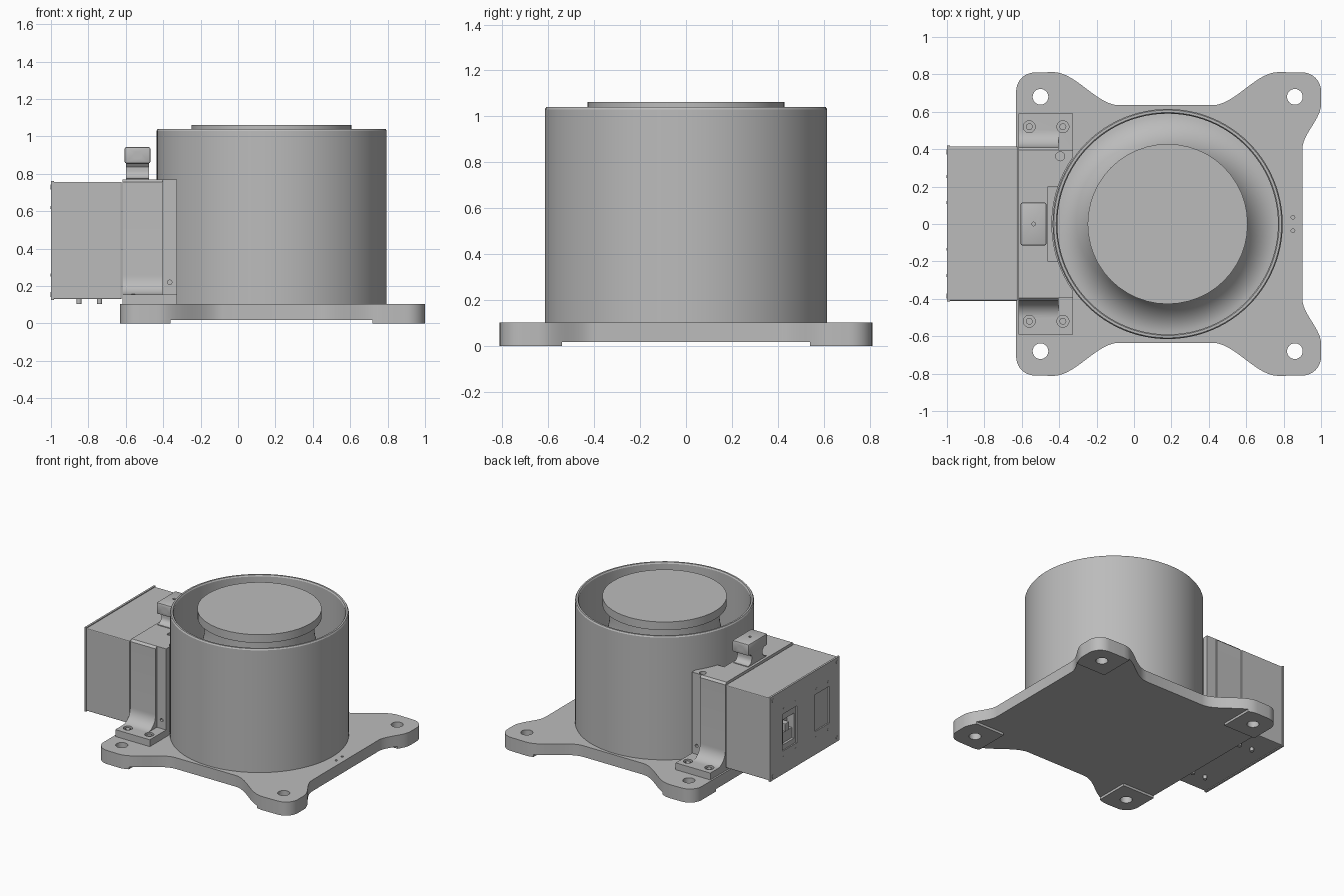
import bpy, bmesh, math
from mathutils import Vector

cube = bpy.data.objects.get("Cube")
if cube:
    bpy.data.objects.remove(cube, do_unlink=True)

grey = bpy.data.materials.new("machine grey")
grey.use_nodes = True
grey.diffuse_color = (0.5, 0.5, 0.5, 1)
grey.node_tree.nodes["Principled BSDF"].inputs["Base Color"].default_value = grey.diffuse_color


def make(name, bm):
    bmesh.ops.recalc_face_normals(bm, faces=bm.faces)
    mesh = bpy.data.meshes.new(name)
    bm.to_mesh(mesh)
    bm.free()
    mesh.materials.append(grey)
    ob = bpy.data.objects.new(name, mesh)
    bpy.context.collection.objects.link(ob)
    return ob


def activate(ob):
    bpy.ops.object.select_all(action="DESELECT")
    ob.select_set(True)
    bpy.context.view_layer.objects.active = ob


def smooth(ob):
    activate(ob)
    bpy.ops.object.shade_smooth_by_angle(angle=math.radians(30))


def box(name, x, y, z, bevel=0):
    bm = bmesh.new()
    bmesh.ops.create_cube(bm, size=1)
    for v in bm.verts:
        v.co = Vector([(a + b) / 2 + c * (b - a) for (a, b), c in zip((x, y, z), v.co)])
    if bevel:
        bmesh.ops.bevel(bm, geom=bm.edges[:], offset=bevel, segments=2, affect="EDGES", profile=0.5)
    return make(name, bm)


def rod(name, centre, radius, length, axis="Z", sides=24):
    bm = bmesh.new()
    bmesh.ops.create_cone(bm, cap_ends=True, segments=sides, radius1=radius, radius2=radius, depth=length)
    for v in bm.verts:
        p = v.co
        turned = {"X": (p.z, p.x, p.y), "Y": (p.x, p.z, p.y), "Z": p[:]}[axis]
        v.co = Vector(turned) + Vector(centre)
    return make(name, bm)


def extrude(name, points, depth):
    """Closed loop of 3D points pushed along a depth vector."""
    bm = bmesh.new()
    face = bm.faces.new([bm.verts.new(p) for p in points])
    out = bmesh.ops.extrude_face_region(bm, geom=[face])["geom"]
    bmesh.ops.translate(bm, vec=depth, verts=[g for g in out if isinstance(g, bmesh.types.BMVert)])
    return make(name, bm)


def lathe(name, profile, closed, steps=96):
    bm = bmesh.new()
    verts = [bm.verts.new((r, 0, z)) for r, z in profile]
    pairs = list(zip(verts, verts[1:] + verts[:1]))
    edges = [bm.edges.new(p) for p in (pairs if closed else pairs[:-1])]
    bmesh.ops.spin(bm, geom=verts + edges, cent=(0, 0, 0), axis=(0, 0, 1), angle=math.tau, steps=steps)
    bmesh.ops.remove_doubles(bm, verts=bm.verts, dist=0.0005)
    bmesh.ops.translate(bm, vec=(AXIS, 0, 0), verts=bm.verts)
    ob = make(name, bm)
    smooth(ob)
    return ob


def cut(ob, cutters):
    for c in cutters:
        c.hide_render = True
        mod = ob.modifiers.new("cut", "BOOLEAN")
        mod.operation, mod.solver, mod.object = "DIFFERENCE", "EXACT", c
        activate(ob)
        bpy.ops.object.modifier_apply(modifier=mod.name)
        bpy.data.objects.remove(c, do_unlink=True)


def arc(cx, cy, rx, ry, a, b, n=10):
    angles = [math.radians(a + (b - a) * i / n) for i in range(n + 1)]
    return [(cx + rx * math.cos(t), cy + ry * math.sin(t)) for t in angles]


def s_curve(p, q, along, n=14):
    """Smooth step from p to q, travelling along axis 0 (x) or 1 (y)."""
    pts = []
    for i in range(n + 1):
        t = i / n
        s = t * t * (3 - 2 * t)
        u, v = (t, s) if along == 0 else (s, t)
        pts.append((p[0] + (q[0] - p[0]) * u, p[1] + (q[1] - p[1]) * v))
    return pts


AXIS, DRUM = 0.18, 0.615
SIDES = (-1, 1)

# Base plate with four eared corners, raised belly and bolt holes
half = arc(-0.53, 0.71, 0.1, 0.1, 180, 90)
half += s_curve((-0.43, 0.812), (-0.08, 0.635), 0) + s_curve((0.42, 0.635), (0.77, 0.812), 0)
half += arc(0.9, 0.71, 0.1, 0.1, 90, 0) + s_curve((1.0, 0.64), (0.9, 0.4), 1)
outline = half + [(x, -y) for x, y in reversed(half)]
base = extrude("base_plate", [(x, y, 0) for x, y in outline], (0, 0, 0.103))
cut(base, [box("belly_a", (-0.36, 0.72), (-1, 1), (-0.1, 0.018)),
           box("belly_b", (-1, 1.2), (-0.54, 0.54), (-0.1, 0.018))])
cut(base, [rod("bolt_hole", (x, s * 0.68, 0.05), 0.042, 0.4) for x in (-0.5, 0.86) for s in SIDES])
cut(base, [rod("pin_hole", (0.85, s * 0.036, 0.1), 0.01, 0.06, sides=12) for s in SIDES])
smooth(base)

# Open drum, flared pedestal and round table
lathe("drum_wall", [(DRUM, 0.1), (DRUM, 1.03), (DRUM - 0.006, 1.04), (0.596, 1.04), (0.59, 1.03), (0.59, 0.1)], True)
lathe("pedestal", arc(0.592, 0.93, 0.215, 0.33, 270, 180, 16) + [(0.377, 1.0)], False)
lathe("round_table", [(0, 1.0), (0.428, 1.0), (0.428, 1.062), (0, 1.062)], False, 48)

# Bracket: upright block with filleted feet, shaped to the drum
side = [(0.59, 0.1), (0.59, 0.155), (0.5, 0.155)] + arc(0.5, 0.255, 0.09, 0.1, 270, 180) + [(0.41, 0.755), (0.395, 0.77)]
loop = side + [(-y, z) for y, z in reversed(side)]
bracket = extrude("bracket", [(-0.617, y, z) for y, z in loop], (0.29, 0, 0))
cutters = [rod("drum_clearance", (AXIS, 0, 0.6), DRUM + 0.004, 1.4, sides=96),
           box("cable_slot", (-0.46, -0.3), (-0.2, 0.2), (0.3, 0.9))]
for s in SIDES:
    y = sorted((s * 0.395, s * 0.7))
    cutters.append(box("flange_step", (-0.405, -0.2), y, (0.155, 0.9)))
    cutters += [rod("screw_hole", (-0.365, s * 0.4, z), 0.012, 0.06, "Y", 12) for z in (0.22, 0.67)]
    for x in (-0.56, -0.38):
        cutters.append(rod("counterbore", (x, s * 0.52, 0.15), 0.032, 0.06))
cutters.append(rod("top_hole", (-0.395, 0.362, 0.77), 0.024, 0.1))
cut(bracket, cutters)
smooth(bracket)
for s in SIDES:
    for x in (-0.56, -0.38):
        smooth(rod("foot_bolt", (x, s * 0.52, 0.13), 0.018, 0.04))

# Lifting lug: flared neck below a cross-drilled block
neck = [(0.11, 0.765)] + arc(0.11, 0.815, 0.045, 0.04, 270, 180, 6) + [(0.065, 0.835), (0.085, 0.86)]
smooth(extrude("lug_neck", [(-0.598, y, z) for y, z in neck + [(-y, z) for y, z in reversed(neck)]], (0.122, 0, 0)))
lug = box("lug_block", (-0.606, -0.468), (-0.115, 0.115), (0.855, 0.943), 0.01)
cut(lug, [rod("cross_hole", (-0.537, 0, 0.9), 0.02, 0.5, "Y"),
          rod("set_screw_hole", (-0.537, 0, 0.94), 0.01, 0.05, sides=12)])
smooth(lug)

# Control box with a separate end panel
box("control_box", (-0.988, -0.622), (-0.411, 0.415), (0.13, 0.757), 0.006)
panel = box("end_panel", (-1.0, -0.985), (-0.415, 0.419), (0.125, 0.762))
cut(panel, [box("window_cut", (-1.1, -0.99), y, (0.3, 0.58)) for y in ((0.1, 0.27), (-0.29, -0.12))])
body = bpy.data.objects["control_box"]
cut(body, [box("socket_cut", (-1.1, -0.93), (0.12, 0.25), (0.34, 0.53))])
cut(panel, [box("socket_cut", (-1.1, -0.93), (0.12, 0.25), (0.34, 0.53))])
box("socket_insert", (-0.975, -0.92), (0.12, 0.25), (0.34, 0.42), 0.004)
box("switch_rocker", (-0.98, -0.92), (0.16, 0.21), (0.42, 0.48), 0.004)

# Panel screws: corners, then round each window
for y in (-0.385, 0.385):
    for z in (0.155, 0.73):
        smooth(rod("corner_screw", (-1.0, y, z), 0.014, 0.006, "X", 16))
for c in (0.185, -0.205):
    for dy in (-0.07, 0.07):
        for z in (0.26, 0.62):
            smooth(rod("window_screw", (-1.0, c + dy, z), 0.008, 0.004, "X", 12))

# Small studs under the control box
for x in (-0.85, -0.74):
    for s in SIDES:
        smooth(rod("bottom_stud", (x, s * 0.25, 0.118), 0.014, 0.03, sides=16))
